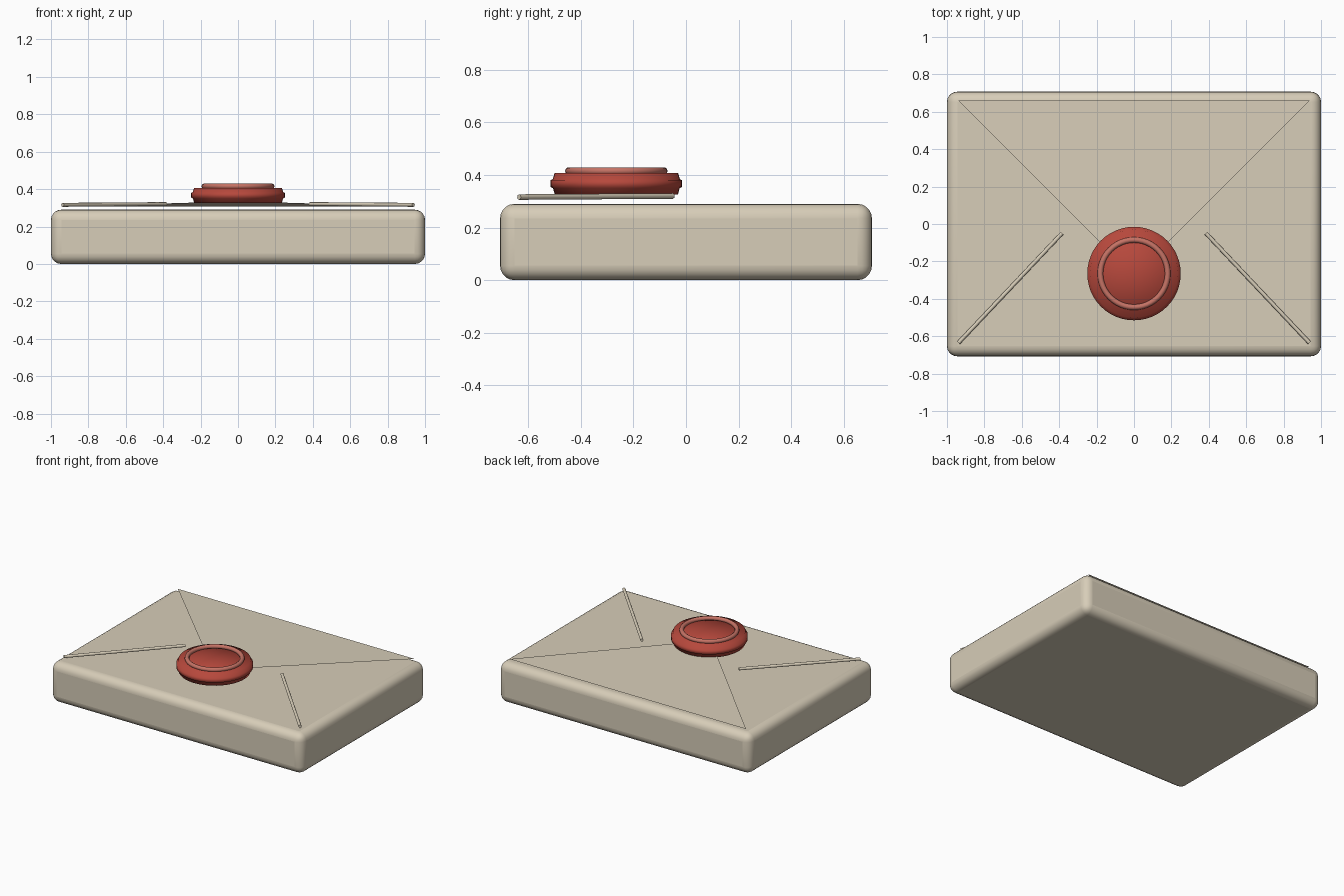
import bpy, bmesh, math
from mathutils import Vector

default = bpy.data.objects.get("Cube")
if default:
    bpy.data.objects.remove(default, do_unlink=True)


def material(name, rgb):
    m = bpy.data.materials.new(name)
    m.use_nodes = True
    m.diffuse_color = (*rgb, 1)
    m.node_tree.nodes["Principled BSDF"].inputs["Base Color"].default_value = (*rgb, 1)
    return m


paper = material("cream paper", (0.68, 0.61, 0.48))
wax = material("red wax", (0.47, 0.065, 0.045))
wax_light = material("light red wax", (0.56, 0.17, 0.13))


def finish(name, mat, angle=None):
    ob = bpy.context.object
    ob.name = ob.data.name = name
    ob.data.materials.append(mat)
    if angle:
        bpy.ops.object.shade_smooth_by_angle(angle=math.radians(angle))
    return ob


def mesh_object(name, bm, mat):
    me = bpy.data.meshes.new(name)
    bm.to_mesh(me)
    bm.free()
    ob = bpy.data.objects.new(name, me)
    bpy.context.collection.objects.link(ob)
    me.materials.append(mat)
    return ob


# Envelope body: rounded slab
bpy.ops.mesh.primitive_cube_add(size=1, location=(0, 0, 0.145))
body = bpy.context.object
body.scale = (2, 1.415, 0.29)
bpy.ops.object.transform_apply(location=False, rotation=False, scale=True)
bevel = body.modifiers.new("rounded_edges", "BEVEL")
bevel.width = 0.055
bevel.segments = 5
finish("envelope_body", paper, 40)

# Flap: thin triangular sheet, its tip slightly raised under the seal
bm = bmesh.new()
bm.faces.new([bm.verts.new(p) for p in
              [(0.94, 0.66, 0.307), (-0.94, 0.66, 0.307), (0, -0.28, 0.335)]])
mesh_object("envelope_flap", bm, paper)

# Fold creases: slim rods running in from the front corners
for side, label in ((1, "left"), (-1, "right")):
    a = Vector((side * 0.938, -0.635, 0.316))
    b = Vector((side * 0.385, -0.05, 0.320))
    bpy.ops.mesh.primitive_cylinder_add(vertices=8, radius=0.0105, depth=(b - a).length,
                                        location=(a + b) / 2)
    bpy.context.object.rotation_euler = (b - a).to_track_quat("Z", "Y").to_euler()
    finish("fold_crease_" + label, paper, 50)

# Wax seal: lathed disc with a bulging rim band
profile = [(0, 0.325), (0.234, 0.325), (0.241, 0.350), (0.25, 0.354),
           (0.25, 0.380), (0.242, 0.384), (0.235, 0.407), (0, 0.407)]
bm = bmesh.new()
verts = [bm.verts.new((r, 0, z)) for r, z in profile]
edges = [bm.edges.new(pair) for pair in zip(verts, verts[1:])]
bmesh.ops.spin(bm, geom=verts + edges, cent=(0, 0, 0), axis=(0, 0, 1),
               angle=math.tau, steps=48, use_duplicate=False)
bmesh.ops.remove_doubles(bm, verts=bm.verts, dist=0.0005)
bmesh.ops.recalc_face_normals(bm, faces=bm.faces)
for f in bm.faces:
    f.smooth = True
seal = mesh_object("wax_seal", bm, wax)
seal.location = (0, -0.265, 0)

# Raised ring on the seal
bpy.ops.mesh.primitive_torus_add(major_radius=0.18, minor_radius=0.015, major_segments=48,
                                 minor_segments=10, location=(0, -0.265, 0.415))
finish("seal_ring", wax_light, 60)
